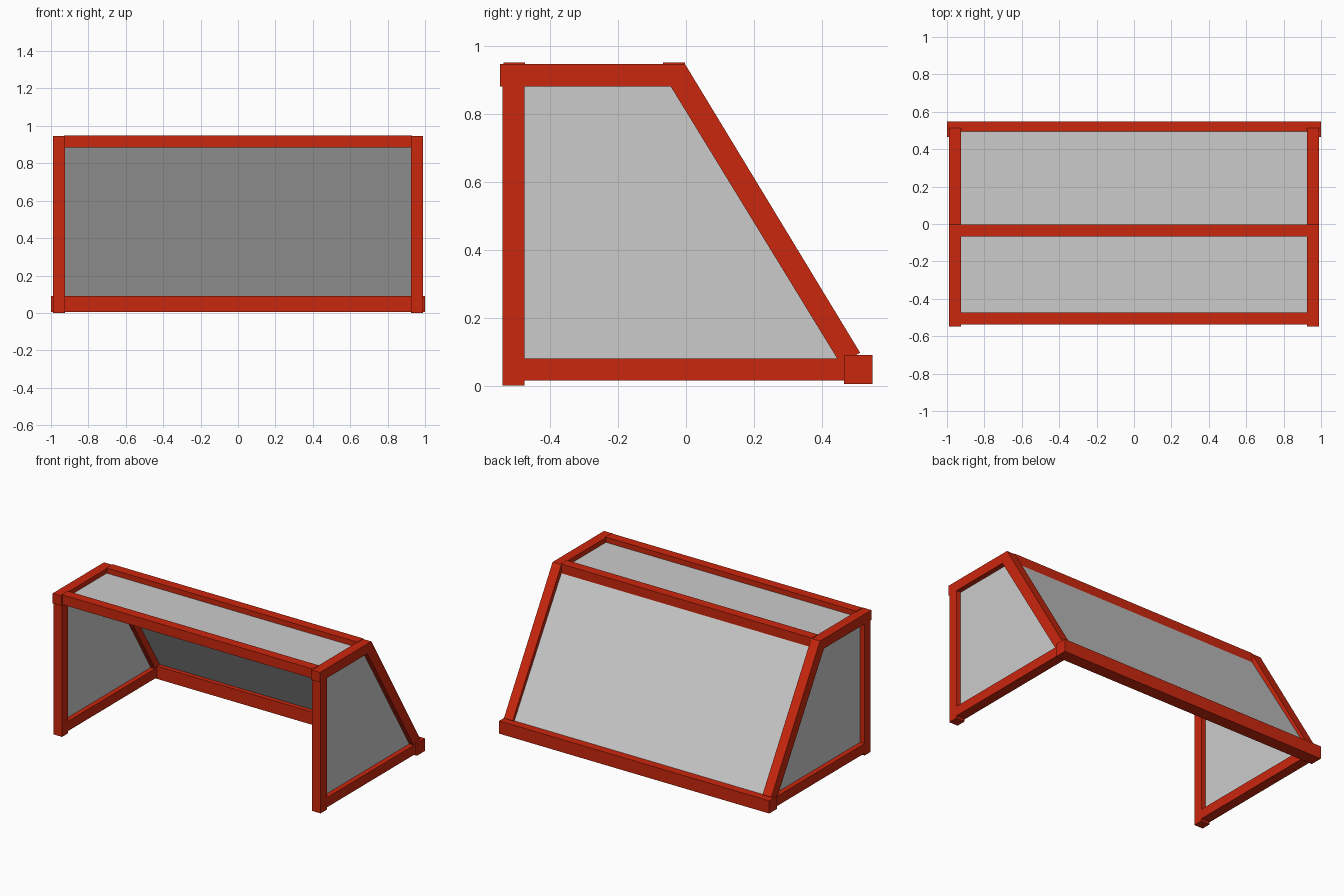
import bpy, bmesh

if "Cube" in bpy.data.objects:
    bpy.data.objects.remove(bpy.data.objects["Cube"])

red = bpy.data.materials.new("red_paint")
red.diffuse_color = (0.6, 0.02, 0.004, 1)
red.use_nodes = True
red.node_tree.nodes["Principled BSDF"].inputs["Base Color"].default_value = red.diffuse_color


def prism(name, profile, x0, x1, mirror=False, mat=red):
    """Extrude a (y, z) profile along x; optionally mirror across x = 0."""
    bm = bmesh.new()
    face = bm.faces.new([bm.verts.new((x0, y, z)) for y, z in profile])
    if x1 != x0:
        out = bmesh.ops.extrude_face_region(bm, geom=[face])
        moved = [g for g in out["geom"] if isinstance(g, bmesh.types.BMVert)]
        bmesh.ops.translate(bm, verts=moved, vec=(x1 - x0, 0, 0))
    bmesh.ops.recalc_face_normals(bm, faces=bm.faces)
    me = bpy.data.meshes.new(name)
    bm.to_mesh(me)
    bm.free()
    ob = bpy.data.objects.new(name, me)
    bpy.context.collection.objects.link(ob)
    if mat:
        me.materials.append(mat)
    if mirror:
        mod = ob.modifiers.new("mirror", 'MIRROR')
        mod.use_mirror_merge = False
    return ob


def rect(y0, y1, z0, z1):
    return [(y0, z0), (y1, z0), (y1, z1), (y0, z1)]


def sheet(name, a, b, hw=0.957):
    """Flat net panel between two (y, z) points, spanning the width."""
    me = bpy.data.meshes.new(name)
    me.from_pydata([(-hw, *a), (hw, *a), (hw, *b), (-hw, *b)], [], [(0, 1, 2, 3)])
    ob = bpy.data.objects.new(name, me)
    bpy.context.collection.objects.link(ob)


# Side frames (right side, mirrored to the left)
IN, OUT = 0.925, 0.99
prism("front_posts", rect(-0.54, -0.475, 0.0, 0.94), IN, OUT, True)
prism("top_side_rails", [(-0.547, 0.88), (-0.045, 0.88), (-0.003, 0.946), (-0.547, 0.946)],
      IN, OUT, True)
prism("sloping_struts", [(-0.003, 0.946), (-0.045, 0.88), (0.455, 0.063), (0.512, 0.097)],
      IN, OUT, True)
prism("bottom_side_rails", rect(-0.535, 0.49, 0.015, 0.08), IN, OUT, True)

# Cross bars
prism("front_crossbar", rect(-0.537, -0.474, 0.885, 0.95), -0.93, 0.93)
prism("rear_crossbar", rect(-0.067, -0.003, 0.885, 0.95), -0.93, 0.93)
prism("rear_ground_bar", rect(0.464, 0.548, 0.005, 0.09), -1, 1)

# Net panels
prism("side_nets", [(-0.51, 0.05), (0.48, 0.05), (0.465, 0.09), (-0.03, 0.915), (-0.51, 0.915)],
      0.957, 0.957, True, None)
sheet("top_net", (-0.507, 0.915), (-0.035, 0.915))
sheet("back_net", (-0.02, 0.915), (0.497, 0.085))
